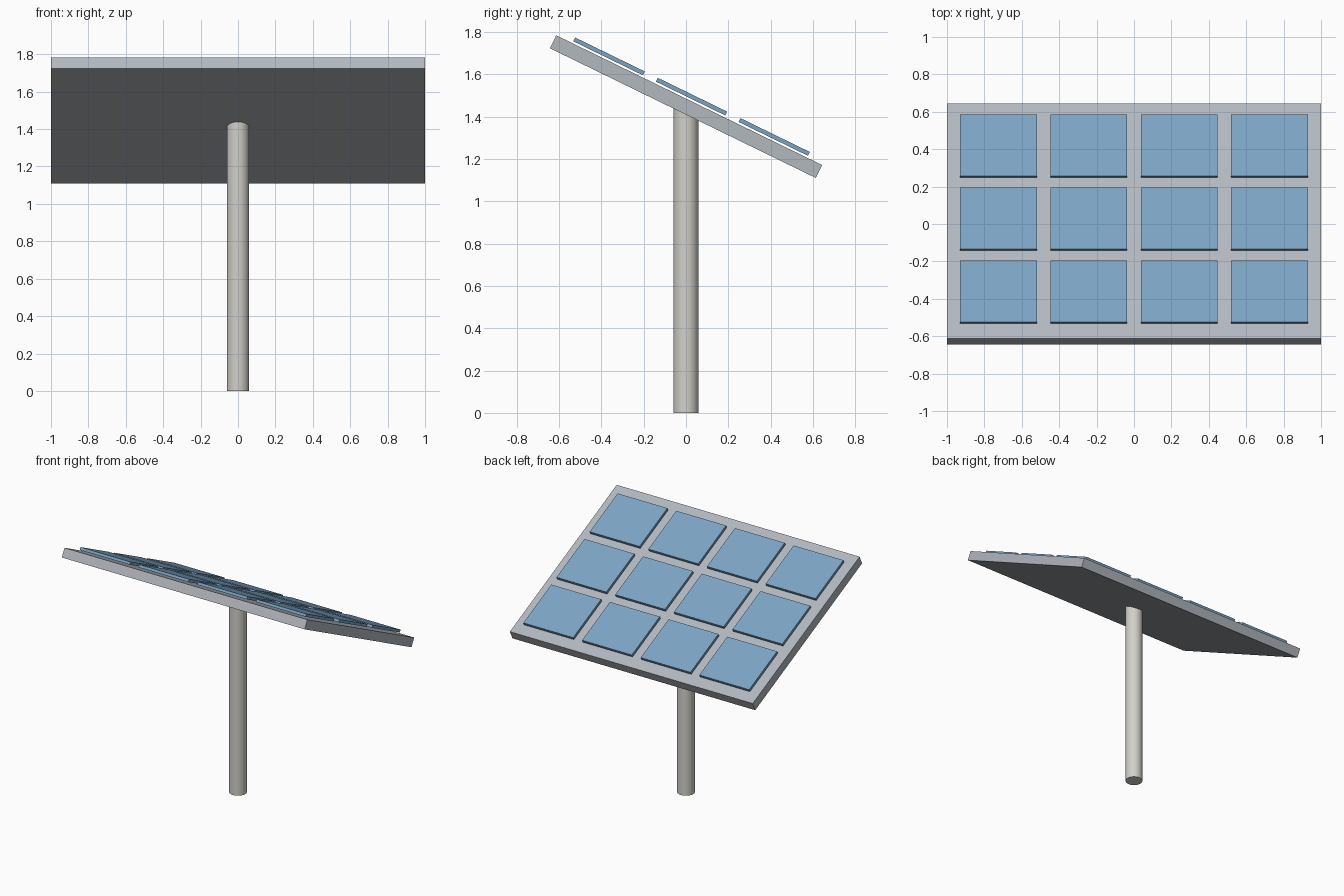
import bpy
from math import radians
from mathutils import Matrix, Vector

cube = bpy.data.objects.get("Cube")
if cube:
    bpy.data.objects.remove(cube, do_unlink=True)


def material(name, rgb):
    mat = bpy.data.materials.new(name)
    mat.use_nodes = True
    colour = (*rgb, 1)
    mat.diffuse_color = colour
    mat.node_tree.nodes["Principled BSDF"].inputs["Base Color"].default_value = colour
    return mat


frame_grey = material("frame grey", (0.45, 0.48, 0.52))
cell_blue = material("cell blue", (0.20, 0.37, 0.55))
pole_grey = material("pole light grey", (0.64, 0.63, 0.59))

# The whole panel tilts about x, with its front edge raised
TILT = Matrix.Translation((0, 0, 1.447)) @ Matrix.Rotation(radians(-26), 4, "X")
THICKNESS = 0.068


def tilted_box(name, centre, size, mat):
    """Box placed in the tilted panel's own axes."""
    bpy.ops.mesh.primitive_cube_add(size=1)
    obj = bpy.context.object
    obj.name = name
    obj.data.transform(Matrix.Diagonal((*size, 1)))
    obj.matrix_world = TILT @ Matrix.Translation(Vector(centre))
    obj.data.materials.append(mat)
    return obj


# Backing slab
tilted_box("panel_frame", (0, 0, 0), (2, 1.398, THICKNESS), frame_grey)

# Grid of cells held just above the slab
CELL = (0.41, 0.365, 0.02)
GAP = 0.01
for row in range(3):
    for col in range(4):
        centre = ((col - 1.5) * 0.483, (row - 1) * 0.434 + 0.003,
                  THICKNESS / 2 + GAP + CELL[2] / 2)
        tilted_box(f"solar_cell_{row + 1}_{col + 1}", centre, CELL, cell_blue)

# Support pole, ending inside the slab
HEIGHT = 1.44
bpy.ops.mesh.primitive_cylinder_add(vertices=32, radius=0.06, depth=HEIGHT,
                                    location=(0, 0, HEIGHT / 2))
pole = bpy.context.object
pole.name = "support_pole"
pole.data.materials.append(pole_grey)
bpy.ops.object.shade_smooth_by_angle(angle=radians(40))
